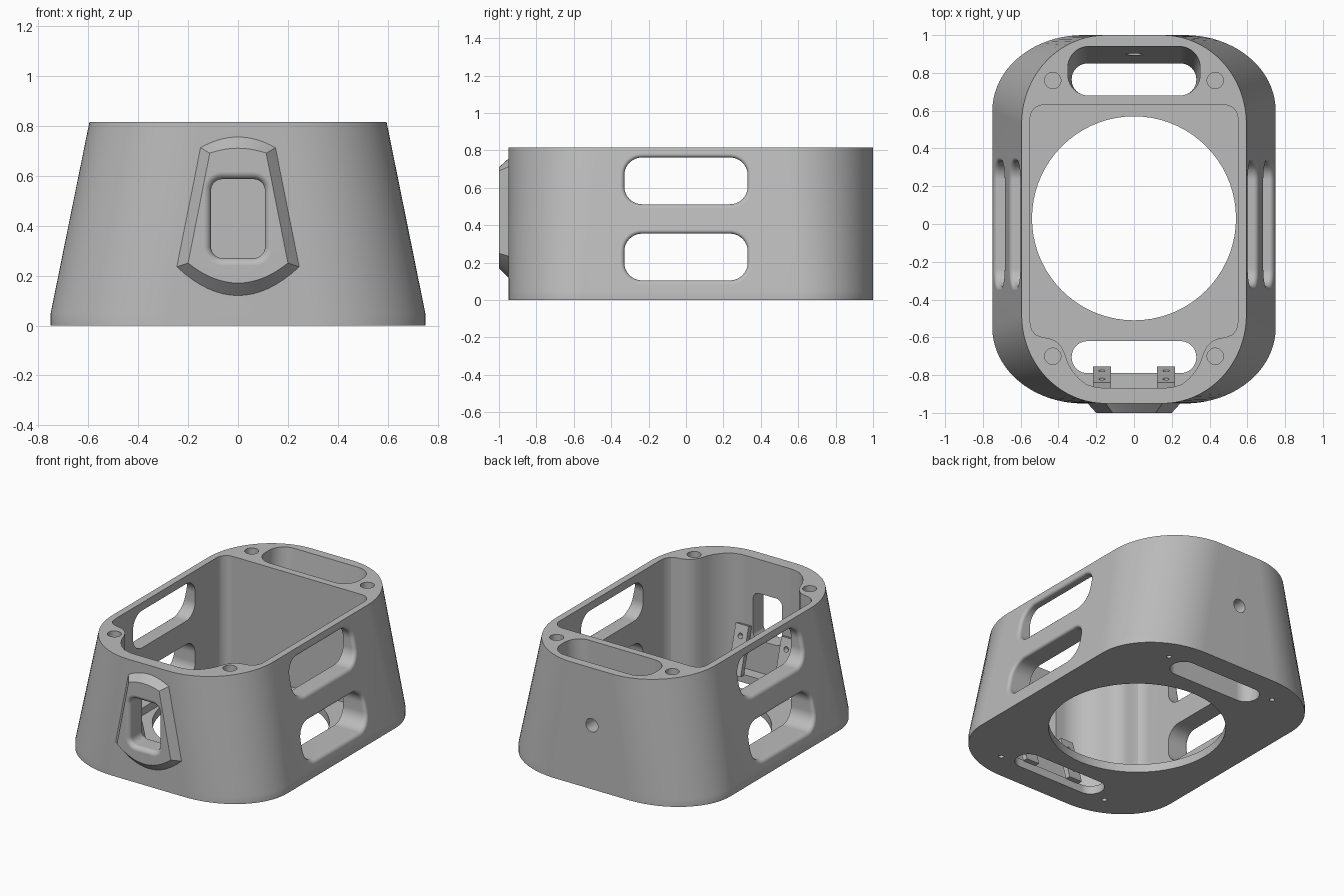
import bpy, bmesh
from math import sin, cos, pi

if "Cube" in bpy.data.objects:
    bpy.data.objects.remove(bpy.data.objects["Cube"], do_unlink=True)

grey = bpy.data.materials.new("plain_grey")
grey.use_nodes = True
grey.diffuse_color = (0.5, 0.5, 0.5, 1)
bsdf = next(n for n in grey.node_tree.nodes if n.type == "BSDF_PRINCIPLED")
bsdf.inputs["Base Color"].default_value = grey.diffuse_color

HEIGHT, LIP = 0.815, 0.05
HALF_BOTTOM, HALF_TOP = 0.75, 0.595


def rounded(cu, cv, hu, hv, ru, rv=None, n=10):
    """Rounded rectangle outline, counter-clockwise."""
    rv = rv or ru
    pts = []
    for q, (su, sv) in enumerate(((1, 1), (-1, 1), (-1, -1), (1, -1))):
        for k in range(n + 1):
            a = (q + k / n) * pi / 2
            pts.append((cu + su * (hu - ru) + ru * cos(a), cv + sv * (hv - rv) + rv * sin(a)))
    return pts


def circle(cu, cv, r, n=32):
    return [(cu + r * cos(2 * pi * k / n), cv + r * sin(2 * pi * k / n)) for k in range(n)]


def loft(name, rings):
    """Closed solid skinned through matching 3D rings."""
    bm = bmesh.new()
    rows = [[bm.verts.new(p) for p in ring] for ring in rings]
    n = len(rows[0])
    for a, b in zip(rows, rows[1:]):
        for i in range(n):
            j = (i + 1) % n
            bm.faces.new((a[i], a[j], b[j], b[i]))
    bm.faces.new(rows[0][::-1])
    bm.faces.new(rows[-1])
    bmesh.ops.recalc_face_normals(bm, faces=bm.faces)
    mesh = bpy.data.meshes.new(name)
    bm.to_mesh(mesh)
    bm.free()
    mesh.materials.append(grey)
    obj = bpy.data.objects.new(name, mesh)
    bpy.context.collection.objects.link(obj)
    return obj


def at_z(pts, z):
    return [(u, v, z) for u, v in pts]


def at_y(pts, y):
    return [(u, y, v) for u, v in pts]


def prism(name, pts, z0, z1):
    return loft(name, [at_z(pts, z0), at_z(pts, z1)])


def boolean(target, tool, operation="DIFFERENCE"):
    mod = target.modifiers.new("cut", "BOOLEAN")
    mod.operation, mod.solver, mod.object = operation, "EXACT", tool
    bpy.context.view_layer.objects.active = target
    bpy.ops.object.modifier_apply(modifier=mod.name)
    bpy.data.objects.remove(tool, do_unlink=True)


def finish(obj):
    bpy.ops.object.select_all(action="DESELECT")
    obj.select_set(True)
    bpy.context.view_layer.objects.active = obj
    bpy.ops.object.shade_smooth_by_angle(angle=pi / 6)
    obj.modifiers.new("even_shading", "WEIGHTED_NORMAL").keep_sharp = True


def fillet_steps(r, far):
    """(depth, widening) pairs for a cutter with a rounded mouth."""
    steps = [(-0.03, r)]
    steps += [(r * (1 - cos(k * pi / 12)), r * (1 - sin(k * pi / 12))) for k in range(7)]
    return steps + [(far, 0)]


# Tapered housing
base = rounded(0, 0.025, HALF_BOTTOM, 0.975, 0.48, 0.40, n=20)
rim = rounded(0, 0.025, HALF_TOP, 0.975, 0.445, 0.47, n=20)
housing = loft("housing", [at_z(base, 0), at_z(base, LIP), at_z(rim, HEIGHT)])


# Raised window surround on the front
def shield(top_w, top_z, rise, low_w, low_z, drop, n=16):
    ts = [-1 + 2 * k / n for k in range(n + 1)]
    upper = [(top_w * t, top_z + rise * (1 - t * t)) for t in ts]
    return upper + [(-low_w * t, low_z - drop * (1 - t * t)) for t in ts]


outer = shield(0.15, 0.712, 0.043, 0.245, 0.235, 0.115)
inner = shield(0.113, 0.69, 0.02, 0.2, 0.25, 0.08)
boolean(housing, loft("surround", [at_y(outer, -0.91), at_y(outer, -0.95), at_y(inner, -1.0)]), "UNION")

# Main cavity, narrowing between the front screw bosses
neck = [(0.55, -0.52), (0.543, -0.557), (0.522, -0.585), (0.485, -0.6), (0.45, -0.605),
        (0.415, -0.62), (0.385, -0.65), (0.365, -0.69), (0.35, -0.735), (0.325, -0.78),
        (0.29, -0.82), (0.25, -0.85), (0.2, -0.865), (0.16, -0.868)]
back_corner = [(0.48 + 0.07 * cos(k * pi / 16), 0.56 + 0.07 * sin(k * pi / 16)) for k in range(9)]
half = neck[::-1] + back_corner
cavity = half + [(-x, y) for x, y in reversed(half)]
boolean(housing, prism("cavity", cavity, 0.055, 0.9))

# Floor opening, front floor slot and rear pocket
boolean(housing, prism("floor_opening", circle(0, 0.03, 0.54, 72), -0.1, 0.1))
boolean(housing, prism("floor_slot", rounded(0, -0.705, 0.33, 0.085, 0.084), -0.1, 0.1))
slot = rounded(0, 0.765, 0.33, 0.085, 0.084)
pocket = rounded(0, 0.81, 0.35, 0.13, 0.11)
boolean(housing, loft("rear_pocket", [at_z(slot, -0.05), at_z(slot, 0), at_z(pocket, HEIGHT),
                                      at_z(pocket, 0.9)]))


# Two rounded windows in each sloping side
def side_x(z):
    return HALF_BOTTOM + (HALF_TOP - HALF_BOTTOM) * (z - LIP) / (HEIGHT - LIP)


for side in (1, -1):
    for z in (0.23, 0.637):
        rings = []
        for depth, wide in fillet_steps(0.022, 0.3):
            pts = rounded(0, z, 0.33 + wide, 0.125 + wide, 0.095 + wide)
            rings.append([(side * (side_x(v) - depth), u, v) for u, v in pts])
        boolean(housing, loft("side_window", rings))

# Front window with a rounded mouth
rings = [at_y(rounded(0, 0.428, 0.108 + w, 0.158 + w, 0.045 + w), d - 1.0)
         for d, w in fillet_steps(0.03, 0.2)]
boolean(housing, loft("front_window", rings))

# Cable hole in the back, screw bores above and pilot holes below
hole = circle(0, 0.43, 0.045)
boolean(housing, loft("cable_hole", [at_y(hole, 0.78), at_y(hole, 1.1)]))
for side in (1, -1):
    for y_top, y_low in ((0.76, 0.82), (-0.70, -0.77)):
        boolean(housing, prism("screw_bore", circle(side * 0.43, y_top, 0.043), 0.6, 0.9))
        boolean(housing, prism("pilot_hole", circle(side * 0.41, y_low, 0.016, 16), -0.1, 0.15))
finish(housing)

# Sloping drilled brackets beside the front window
for side, label in ((1, "left"), (-1, "right")):
    section = [(-0.79, 0.05), (-0.755, 0.05), (-0.84, 0.36), (-0.875, 0.35)]
    bracket = loft(label + "_bracket", [[(side * x, y, z) for y, z in section] for x in (0.122, 0.218)])
    for z in (0.13, 0.29):
        y = -0.755 - (z - 0.05) * 0.274
        pin = circle(side * 0.17, z, 0.017, 16)
        boolean(bracket, loft("pin_hole", [at_y(pin, y - 0.1), at_y(pin, y + 0.1)]))
    finish(bracket)
